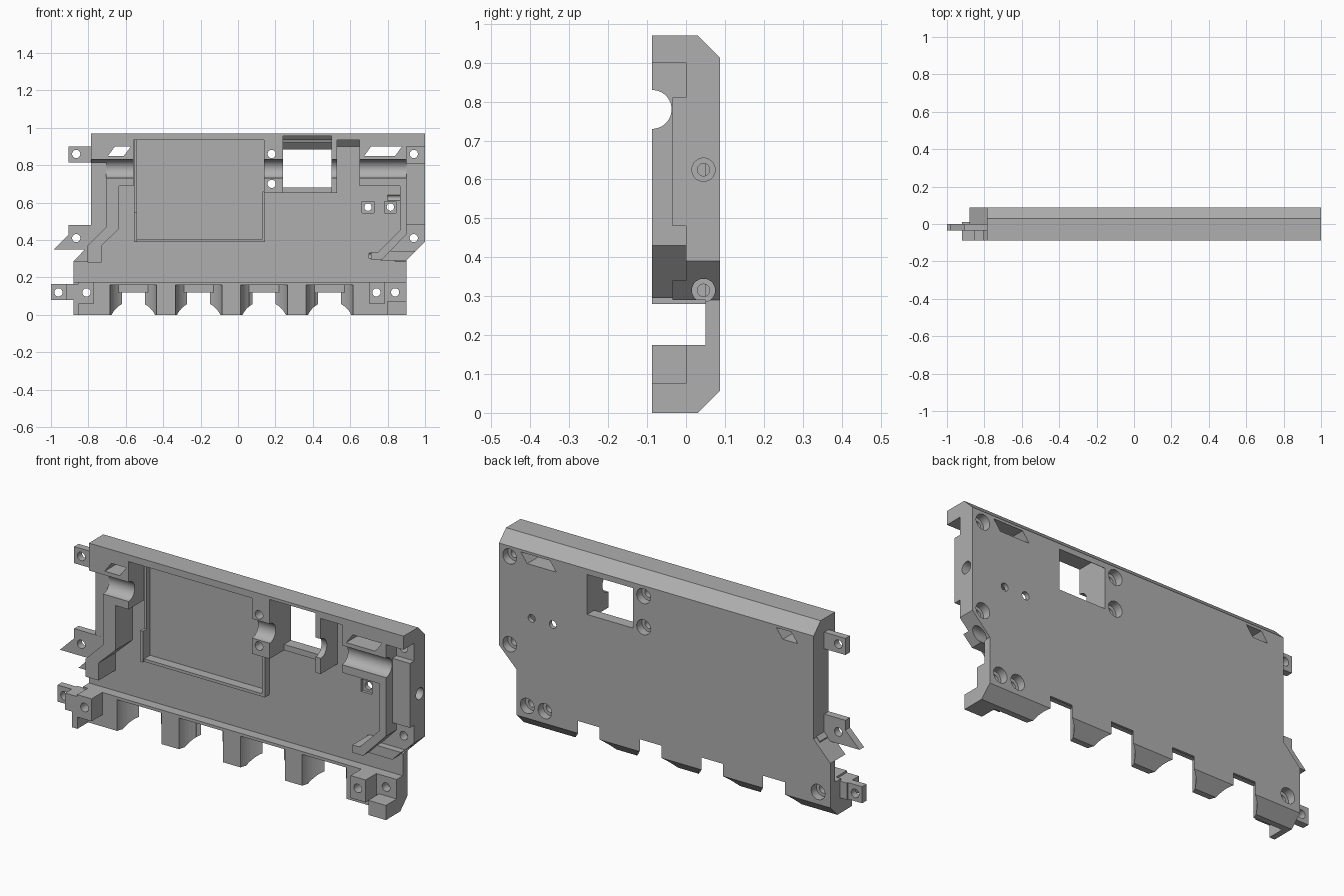
import bpy, math
from mathutils import Matrix, Vector

if "Cube" in bpy.data.objects:
    bpy.data.objects.remove(bpy.data.objects["Cube"])

F, B = -0.087, 0.087          # front and back planes
FLOOR, MID, IN = 0.05, 0.0, 0.065   # floor, ledge plane, depth where parts root in the plate

grey = bpy.data.materials.new("light_grey")
grey.diffuse_color = (0.43, 0.43, 0.43, 1)
grey.use_nodes = True
grey.node_tree.nodes["Principled BSDF"].inputs["Base Color"].default_value = grey.diffuse_color

parts = bpy.data.collections.new("parts")
cutters = bpy.data.collections.new("cutters")
for c in (parts, cutters):
    bpy.context.scene.collection.children.link(c)


def prism(name, pts, a, b, coll, axis="y"):
    """Extrude a 2D outline from a to b; outline is (x, z) for axis y, (y, z) for axis x, (x, y) for axis z."""
    put = {"y": lambda p, t: (p[0], t, p[1]),
           "x": lambda p, t: (t, p[0], p[1]),
           "z": lambda p, t: (p[0], p[1], t)}[axis]
    n = len(pts)
    verts = [put(p, t) for t in (a, b) for p in pts]
    faces = [list(range(n)), list(range(2 * n - 1, n - 1, -1))]
    faces += [[i, i + n, (i + 1) % n + n, (i + 1) % n] for i in range(n)]
    me = bpy.data.meshes.new(name)
    me.from_pydata(verts, [], faces)
    # make normals point outward
    import bmesh
    bm = bmesh.new()
    bm.from_mesh(me)
    bmesh.ops.recalc_face_normals(bm, faces=bm.faces)
    bm.to_mesh(me)
    bm.free()
    me.materials.append(grey)
    ob = bpy.data.objects.new(name, me)
    coll.objects.link(ob)
    return ob


def box(name, x0, x1, z0, z1, y0, y1, coll=parts):
    return prism(name, [(x0, z0), (x1, z0), (x1, z1), (x0, z1)], y0, y1, coll)


def hole(name, u, v, r, a, b, axis="y", n=24):
    pts = [(u + r * math.cos(2 * math.pi * (i + .5) / n),
            v + r * math.sin(2 * math.pi * (i + .5) / n)) for i in range(n)]
    return prism(name, pts, a, b, cutters, axis)


# back plate
shell = prism("shell", [(-.785, .97), (1, .97), (1, .39), (.9, .29), (.9, 0), (-.88, 0),
                        (-.88, .285), (-.785, .385)], FLOOR, B, bpy.context.scene.collection)

# top wall and bottom band
box("top_wall", -.785, 1, .935, .97, F, IN)
box("bottom_band", -.88, .9, 0, .175, MID, IN)
prism("slot_wedge", [(IN, .9), (FLOOR, .9), (.012, .94), (IN, .94)], .52, .66, parts, "x")

# side walls
prism("left_wall", [(-.785, .95), (-.785, .385), (-.88, .285), (-.77, .285), (-.77, .37),
                    (-.68, .46), (-.68, .95)], -.035, IN, parts)
box("left_wall_top", -.785, -.69, .815, .95, F, IN)
prism("right_wall", [(1, .95), (1, .39), (.9, .29), (.76, .29), (.88, .41), (.88, .95)], MID, IN, parts)
box("right_wall_rail", .88, 1, .48, .81, -.035, .02)
prism("right_wall_foot", [(.95, .34), (.9, .29), (.76, .29), (.81, .34)], -.035, .02, parts)
box("right_wall_top", .88, 1, .9, .95, F, IN)

# inner full-depth blocks that carry the shaft groove
prism("left_block", [(-.705, .95), (-.705, .47), (-.805, .37), (-.805, .28), (-.73, .28), (-.73, .37),
                     (-.635, .46), (-.635, .69), (-.56, .69), (-.56, .95)], F, IN, parts)
prism("right_block", [(.65, .95), (.65, .69), (.865, .69), (.865, .45), (.75, .335), (.71, .335),
                      (.71, .295), (.77, .295), (.9, .43), (.9, .95)], F, IN, parts)
box("middle_block", .14, .24, .65, .95, F, IN)
box("window_block", .5, .53, .65, .95, F, IN)
box("window_sill", .235, .505, .65, .68, .03, IN)

# thin frame around the panel
box("panel_frame_left", -.555, -.54, .39, .55, 0, IN)
box("panel_frame_left_upper", -.555, -.54, .54, .95, .03, IN)
box("panel_frame_bottom", -.555, .145, .39, .405, .01, IN)
box("panel_frame_right", .13, .145, .39, .66, .01, IN)

# corner blocks along the bottom
box("right_corner_foot", .8, .9, 0, .075, F, .02)
box("right_corner_lug", .70, .785, .06, .175, F, .02)
box("left_corner_foot", -.88, -.85, 0, .1, F, .02)
box("left_corner_lug", -.852, -.77, .06, .175, F, .02)
box("left_bridge", -.92, -.845, .08, .165, F, .01)

# side lugs
box("lower_lug", -1, -.84, .08, .165, -.035, .001)
box("upper_lug", -.905, -.75, .815, .9, -.035, .001)
prism("middle_lug", [(-.905, .48), (-.905, .43), (-.985, .35), (-.79, .35), (-.75, .38), (-.75, .48)],
      -.036, .001, parts)

# chamfers on the top and bottom back edges
prism("top_chamfer", [(.03, .97), (.085 + .04, .875), (.2, 1.1), (.01, .99)], -1.1, 1.1, cutters, "x")
prism("bottom_chamfer", [(.03, 0), (.085 + .04, .095), (.2, -.1), (.01, -.02)], -1.1, 1.1, cutters, "x")

# wheel arches
for i in range(4):
    cx = -.56 + .35 * i
    for top, back in ((.16, .075), (.12, .2)):
        lim = math.acos(min(1, (back + .025) / .128))
        arc = [lim + (math.pi / 2 - lim) * k / 10 for k in range(11)]
        right = [(.128 * math.sin(t), -.025 + .128 * math.cos(t)) for t in arc]
        pts = [(cx + x, y) for x, y in right] + [(cx + .128, -.2), (cx - .128, -.2)]
        pts += [(cx - x, y) for x, y in reversed(right) if x > 1e-4]
        prism("wheel_arch", pts, -.1, top, cutters, "z")

# shaft groove across the blocks
hole("shaft_groove", F, .78, .05, -.8, 1.1, "x", 32)

# window with sloped upper edge
prism("window", [(-.2, .64), (.029, .64), (.029, .68), (.2, .68), (.2, .885), (.085, .885),
                 (.02, .955), (-.2, .955)], .24, .5, cutters, "x")

# slanted vents
for x0, x1 in ((-.695, -.61), (.675, .84)):
    prism("vent", [(x0, .85), (x1, .85), (x1 + .037, .9), (x0 + .037, .9)], -.2, .2, cutters)

# panel recess
box("panel_recess", -.54, .13, .405, .935, -.06, .058, cutters)

# screw holes with counterbores at the back
for x, z in ((.94, .86), (.94, .41), (.18, .86), (.18, .70), (.74, .12), (.84, .12), (-.81, .12)):
    hole("screw_hole", x, z, .022, -.2, .2)
    hole("counterbore", x, z, .039, .045, .2)
for x, z in ((-.865, .86), (-.865, .41), (-.96, .12)):
    hole("lug_hole", x, z, .022, -.2, .02)

# square sockets with small holes
for x in (.695, .815):
    box("socket", x - .031, x + .031, .545, .607, 0, .065, cutters)
    hole("socket_hole", x, .576, .02, -.02, .2)

# side screw holes
for z, inner, outer in ((.625, .8, .95), (.315, .7, .84)):
    hole("side_hole", .045, z, .016, inner, 1.1, "x")
    hole("side_counterbore", .045, z, .03, outer, 1.1, "x")

# join all parts, then cut
bpy.context.view_layer.objects.active = shell
shell.select_set(True)
for op, coll in (("UNION", parts), ("DIFFERENCE", cutters)):
    m = shell.modifiers.new(op.lower(), "BOOLEAN")
    m.operation = op
    m.solver = "EXACT"
    m.operand_type = "COLLECTION"
    m.collection = coll
    m.use_self = True
    bpy.ops.object.modifier_apply(modifier=m.name)
for coll in (parts, cutters):
    for ob in list(coll.objects):
        bpy.data.objects.remove(ob)
    bpy.data.collections.remove(coll)
shell.data.materials.clear()
shell.data.materials.append(grey)
bpy.ops.object.shade_smooth_by_angle(angle=math.radians(30))
